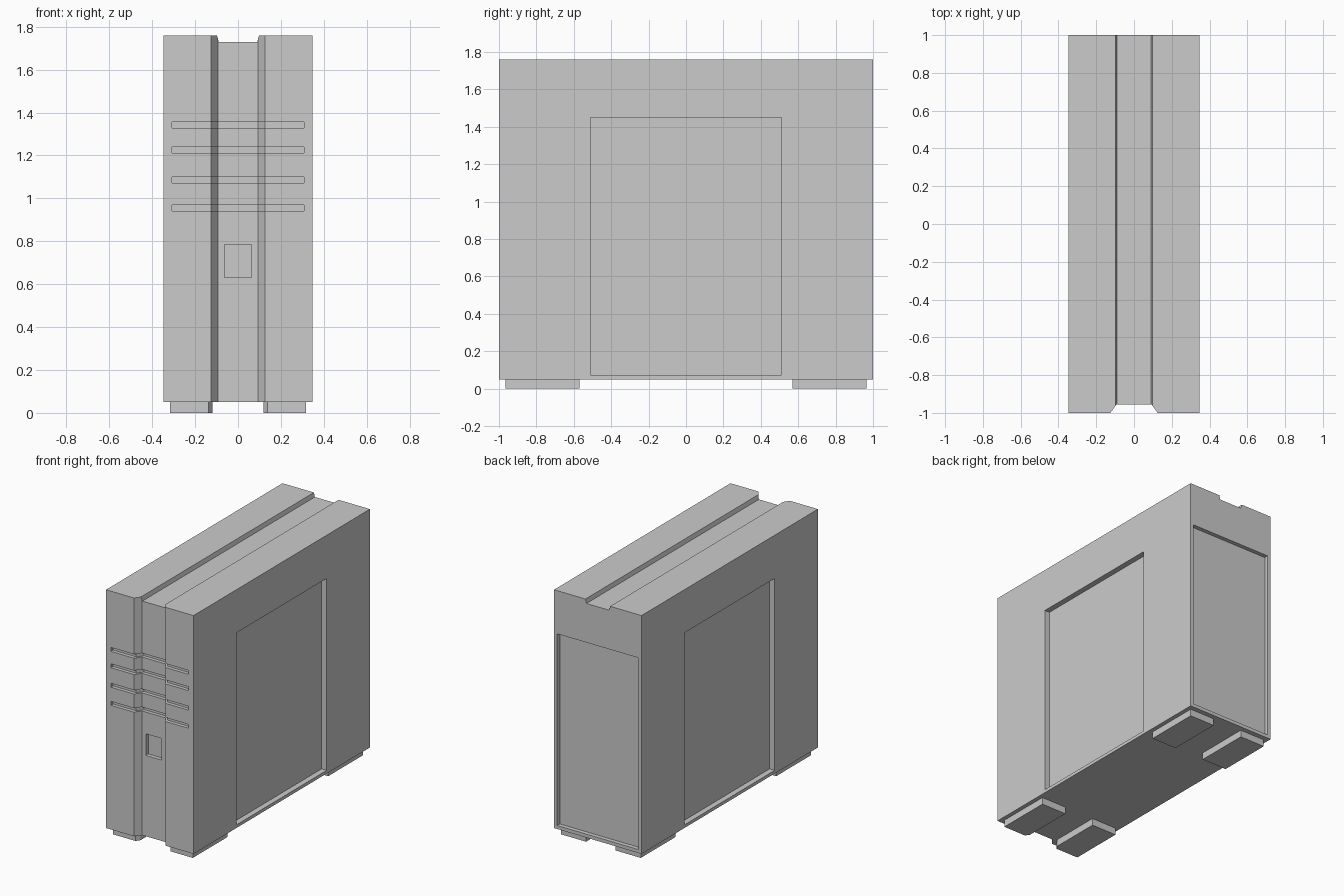
import bpy, bmesh
from mathutils import Vector

if "Cube" in bpy.data.objects:
    bpy.data.objects.remove(bpy.data.objects["Cube"])

W = 0.347            # half width of the case
Z0, Z1 = 0.05, 1.76  # case bottom and top


def prism(name, points, offset):
    """Closed solid: a flat polygon of 3D points swept along an offset."""
    bm = bmesh.new()
    face = bm.faces.new([bm.verts.new(p) for p in points])
    ext = bmesh.ops.extrude_face_region(bm, geom=[face], use_keep_orig=True)
    moved = [g for g in ext["geom"] if isinstance(g, bmesh.types.BMVert)]
    bmesh.ops.translate(bm, verts=moved, vec=Vector(offset))
    bmesh.ops.recalc_face_normals(bm, faces=bm.faces)
    mesh = bpy.data.meshes.new(name)
    bm.to_mesh(mesh)
    bm.free()
    obj = bpy.data.objects.new(name, mesh)
    bpy.context.collection.objects.link(obj)
    return obj


def plan(name, outline, z0, z1):
    return prism(name, [(x, y, z0) for x, y in outline], (0, 0, z1 - z0))


def box(name, x0, x1, y0, y1, z0, z1):
    return plan(name, [(x0, y0), (x1, y0), (x1, y1), (x0, y1)], z0, z1)


def carve(target, cutter):
    cutter.hide_render = True
    mod = target.modifiers.new("carve", "BOOLEAN")
    mod.operation = "DIFFERENCE"
    mod.solver = "EXACT"
    mod.object = cutter
    bpy.context.view_layer.objects.active = target
    bpy.ops.object.modifier_apply(modifier=mod.name)
    bpy.data.objects.remove(cutter)


def front_line(half, dy=0.0):
    """Front contour from left to right, stepping back into the channel."""
    return [(-half, -1 + dy), (-0.125, -1 + dy), (-0.093, -0.955 + dy),
            (0.093, -0.955 + dy), (0.125, -1 + dy), (half, -1 + dy)]


# Case with the vertical front channel
case = plan("case", front_line(W) + [(W, 1), (-W, 1)], Z0, Z1)

# Shallow channel along the top
top = [(-0.09, 1.73), (0.09, 1.73), (0.098, 1.76), (0.098, 1.85),
       (-0.098, 1.85), (-0.098, 1.76)]
carve(case, prism("top_cutter", [(x, -1.2, z) for x, z in top], (0, 2.4, 0)))

# Vent slots that follow the front contour
for z in (0.955, 1.085, 1.225, 1.342):
    outline = front_line(0.308, 0.025) + [(0.308, -1.1), (-0.308, -1.1)]
    carve(case, plan("slot_cutter", outline, z - 0.014, z + 0.014))

# Square front recess
carve(case, box("button_cutter", -0.063, 0.063, -1.1, -0.927, 0.63, 0.785))

# Recessed side panels
for s in (-1, 1):
    x0, x1 = sorted((s * (W - 0.04), s * 0.5))
    carve(case, box("side_cutter", x0, x1, -0.51, 0.51, 0.073, 1.45))

# Recessed rear panel
carve(case, box("rear_cutter", -0.322, 0.322, 0.97, 1.2, 0.075, 1.45))

# Feet; the front pair has a clipped inner corner
for side, s in (("left", -1), ("right", 1)):
    front = [(0.317, -0.965), (0.317, -0.57), (0.118, -0.57),
             (0.118, -0.935), (0.138, -0.965)]
    plan("front_foot_" + side, [(s * x, y) for x, y in front], 0, Z0)
    x0, x1 = sorted((s * 0.118, s * 0.317))
    box("rear_foot_" + side, x0, x1, 0.57, 0.965, 0, Z0)
